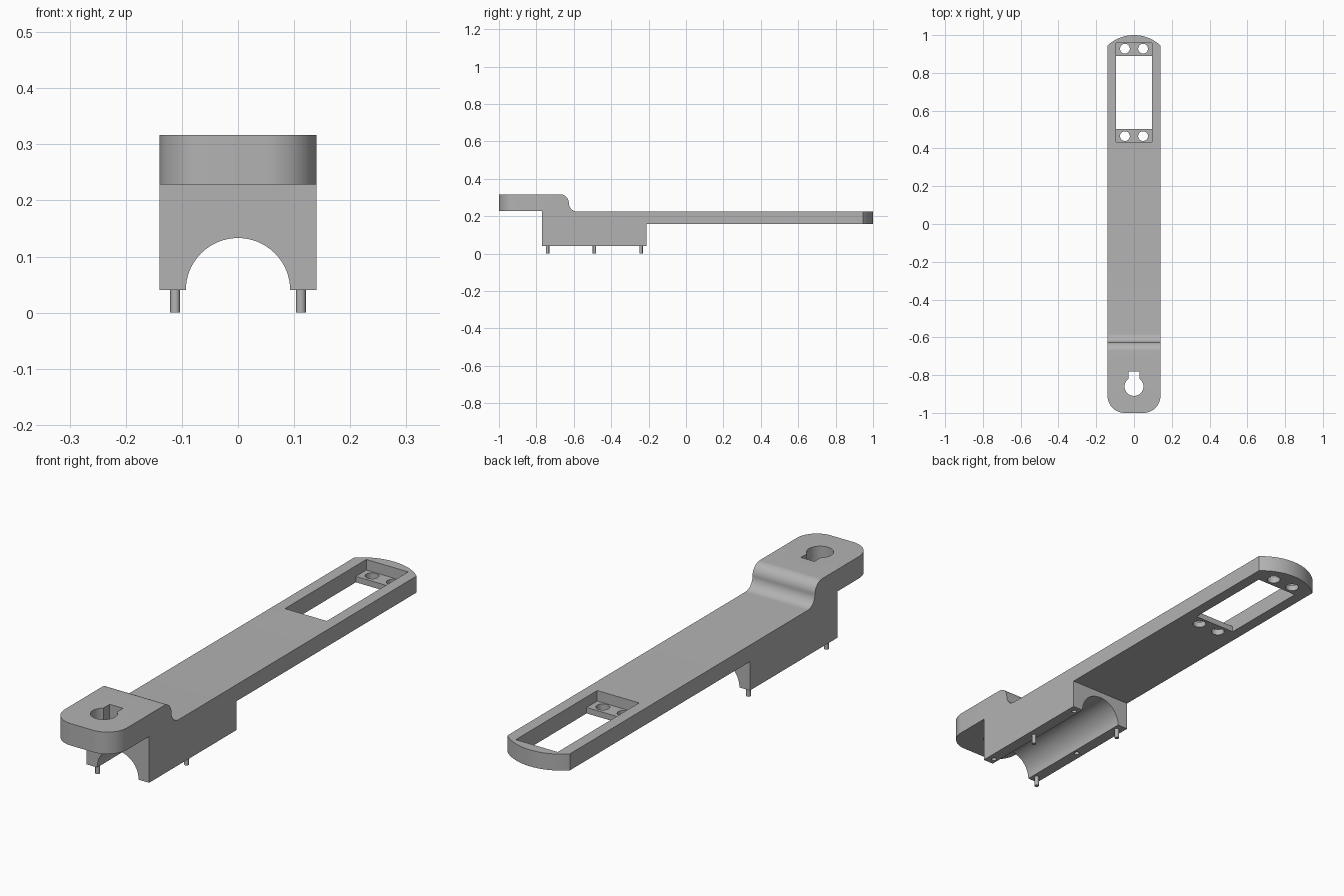
import bpy, bmesh
from math import sin, cos, radians, asin, degrees
from mathutils import Vector

if "Cube" in bpy.data.objects:
    bpy.data.objects.remove(bpy.data.objects["Cube"])

grey = bpy.data.materials.new("plain grey")
grey.use_nodes = True
grey.diffuse_color = (0.45, 0.45, 0.45, 1)
grey.node_tree.nodes["Principled BSDF"].inputs["Base Color"].default_value = (0.45, 0.45, 0.45, 1)


def arc(cx, cy, r, start, end, steps=16):
    angles = [radians(start + (end - start) * i / steps) for i in range(steps + 1)]
    return [(cx + r * cos(a), cy + r * sin(a)) for a in angles]


def prism(name, outline, axis, low, high):
    """Extrude a flat outline along one axis ('x', 'y' or 'z')."""
    place = {"x": lambda u, v: (low, u, v),
             "y": lambda u, v: (u, low, v),
             "z": lambda u, v: (u, v, low)}[axis]
    bm = bmesh.new()
    face = bm.faces.new([bm.verts.new(place(u, v)) for u, v in outline])
    solid = bmesh.ops.extrude_face_region(bm, geom=[face])
    shift = Vector([high - low if a == axis else 0 for a in "xyz"])
    bmesh.ops.translate(bm, vec=shift,
                        verts=[g for g in solid["geom"] if isinstance(g, bmesh.types.BMVert)])
    bmesh.ops.recalc_face_normals(bm, faces=bm.faces)
    mesh = bpy.data.meshes.new(name)
    bm.to_mesh(mesh)
    bm.free()
    mesh.materials.append(grey)
    obj = bpy.data.objects.new(name, mesh)
    bpy.context.collection.objects.link(obj)
    return obj


def box(x, y0, y1):
    return [(-x, y0), (x, y0), (x, y1), (-x, y1)]


def circle(x, y, r, sides):
    return arc(x, y, r, 0, 360, sides)[:-1]


def select_only(obj):
    bpy.ops.object.select_all(action="DESELECT")
    obj.select_set(True)
    bpy.context.view_layer.objects.active = obj


def combine(target, cutter, operation="DIFFERENCE"):
    cutter.hide_render = True
    mod = target.modifiers.new("shape", "BOOLEAN")
    mod.operation, mod.solver, mod.object = operation, "EXACT", cutter
    select_only(target)
    bpy.ops.object.modifier_apply(modifier=mod.name)
    bpy.data.objects.remove(cutter)


# Stepped arm: side profile with an S-shaped step
step = 0.0465
profile = [(-1.05, 0.228), (-1.05, 0.317)]
profile += arc(-0.673, 0.317 - step, step, 90, 0)
profile += arc(-0.580, 0.224 + step, step, 180, 270)[1:]
profile += [(1.05, 0.224), (1.05, 0.157), (-0.21, 0.157), (-0.21, 0.04),
            (-0.77, 0.04), (-0.77, 0.228)]
arm = prism("arm", profile, "x", -0.2, 0.2)

# Plan outline: rounded front corners, shallow arc at the back
back_r = 0.206
spread = degrees(asin(0.14 / back_r))
plan = arc(-0.05, -0.91, 0.09, 180, 270) + arc(0.05, -0.91, 0.09, 270, 360)
plan += arc(0, 1 - back_r, back_r, 90 - spread, 90 + spread, 24)
combine(arm, prism("plan_outline", plan, "z", -0.1, 0.5), "INTERSECT")

# Half-round channel under the block
combine(arm, prism("channel", circle(0, 0.04, 0.093, 64), "y", -0.9, -0.1))

# Keyhole through the raised end
tilt = degrees(asin(0.03 / 0.05))
keyhole = arc(0, -0.86, 0.05, 90 + tilt, 450 - tilt, 32) + [(0.03, -0.78), (-0.03, -0.78)]
combine(arm, prism("keyhole", keyhole, "z", 0.18, 0.4))

# Long window with a recessed ledge at each end
combine(arm, prism("ledge_recess", box(0.094, 0.435, 0.957), "z", 0.181, 0.3))
combine(arm, prism("window", box(0.094, 0.503, 0.89), "z", 0.1, 0.3))
for y in (0.465, 0.928):
    for x in (-0.048, 0.048):
        combine(arm, prism("screw_hole", circle(x, y, 0.026, 24), "z", 0.1, 0.3))

# Locating pins, alternating with matching sockets
for side, y in ((-1, -0.24), (1, -0.49), (-1, -0.74)):
    combine(arm, prism("socket", circle(-side * 0.112, y, 0.010, 12), "z", 0.0, 0.08))
    pin = prism("locating_pin", circle(side * 0.112, y, 0.009, 12), "z", 0.0, 0.045)
    select_only(pin)
    bpy.ops.object.shade_smooth_by_angle(angle=radians(35))

select_only(arm)
bpy.ops.object.shade_smooth_by_angle(angle=radians(25))
